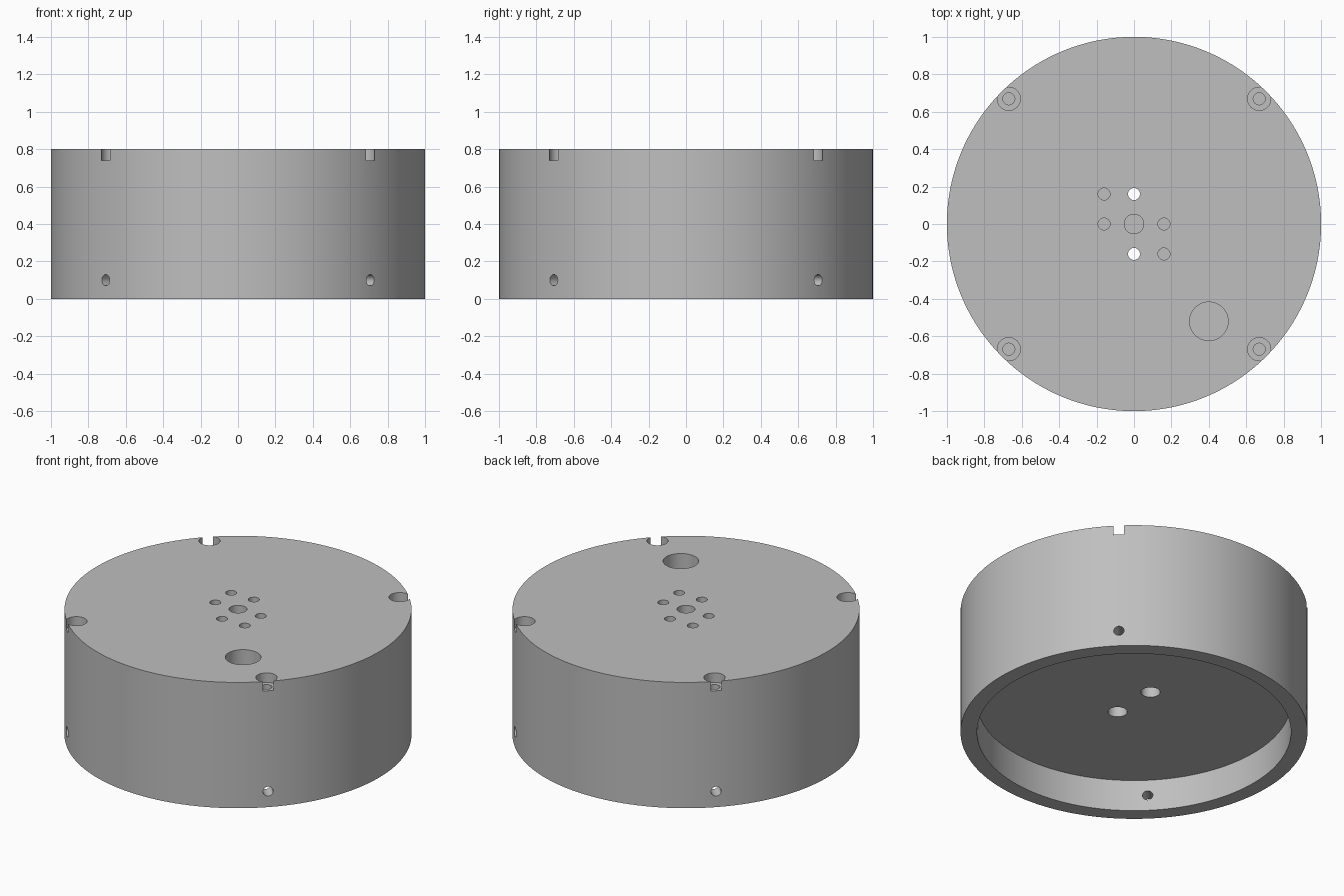
import bpy, math
from mathutils import Matrix, Vector

cube = bpy.data.objects.get("Cube")
if cube:
    bpy.data.objects.remove(cube, do_unlink=True)

HEIGHT = 0.8
FLOOR = 0.2

grey = bpy.data.materials.new("plain_grey")
grey.use_nodes = True
colour = (0.52, 0.52, 0.52, 1)
grey.diffuse_color = colour
grey.node_tree.nodes["Principled BSDF"].inputs["Base Color"].default_value = colour


def cylinder(name, radius, z0, z1, x=0, y=0, sides=32):
    bpy.ops.mesh.primitive_cylinder_add(
        vertices=sides, radius=radius, depth=z1 - z0, location=(x, y, (z0 + z1) / 2))
    obj = bpy.context.object
    obj.name = name
    return obj


def cut(body, cutter):
    mod = body.modifiers.new("cut", "BOOLEAN")
    mod.operation = "DIFFERENCE"
    mod.solver = "EXACT"
    mod.object = cutter
    bpy.context.view_layer.objects.active = body
    bpy.ops.object.modifier_apply(modifier=mod.name)
    bpy.data.objects.remove(cutter, do_unlink=True)


def drill(x, y, radius, z0, z1=HEIGHT + 0.1, sides=32):
    cut(housing, cylinder("drill", radius, z0, z1, x, y, sides))


# Round housing with a shallow recess underneath
housing = cylinder("round_housing", 1, 0, HEIGHT, sides=160)
housing.data.materials.append(grey)
drill(0, 0, 0.905, -0.1, FLOOR, 128)

# Centre bore and cable opening in the top
drill(0, 0, 0.052, 0.4)
drill(0.4, -0.52, 0.103, 0.4, sides=48)

# Blind holes around the centre
P = 0.16
for x, y in ((-P, P), (-P, 0), (P, 0), (P, -P)):
    drill(x, y, 0.032, 0.4)

# Two through holes, wider where they meet the recess
for side in (-1, 1):
    drill(0, side * P, 0.032, 0.1)
    drill(0, side * 0.148, 0.056, 0.1, 0.3)

# Four counterbored screw holes at the edge and radial screw holes in the skirt
for i in range(4):
    angle = math.radians(45 + 90 * i)
    out = Vector((math.cos(angle), math.sin(angle), 0))
    drill(*(out * 0.946).xy, 0.062, 0.74)
    drill(*(out * 0.946).xy, 0.032, 0.5)
    radial = cylinder("radial_drill", 0.03, -0.1, 0.1)
    radial.matrix_world = (Matrix.Translation(out * 0.95 + Vector((0, 0, 0.1)))
                           @ out.to_track_quat("Z", "Y").to_matrix().to_4x4())
    bpy.context.view_layer.update()
    cut(housing, radial)

# Smooth walls with crisp edges
bpy.ops.object.select_all(action="DESELECT")
housing.select_set(True)
bpy.context.view_layer.objects.active = housing
bpy.ops.object.shade_smooth_by_angle(angle=math.radians(30))
